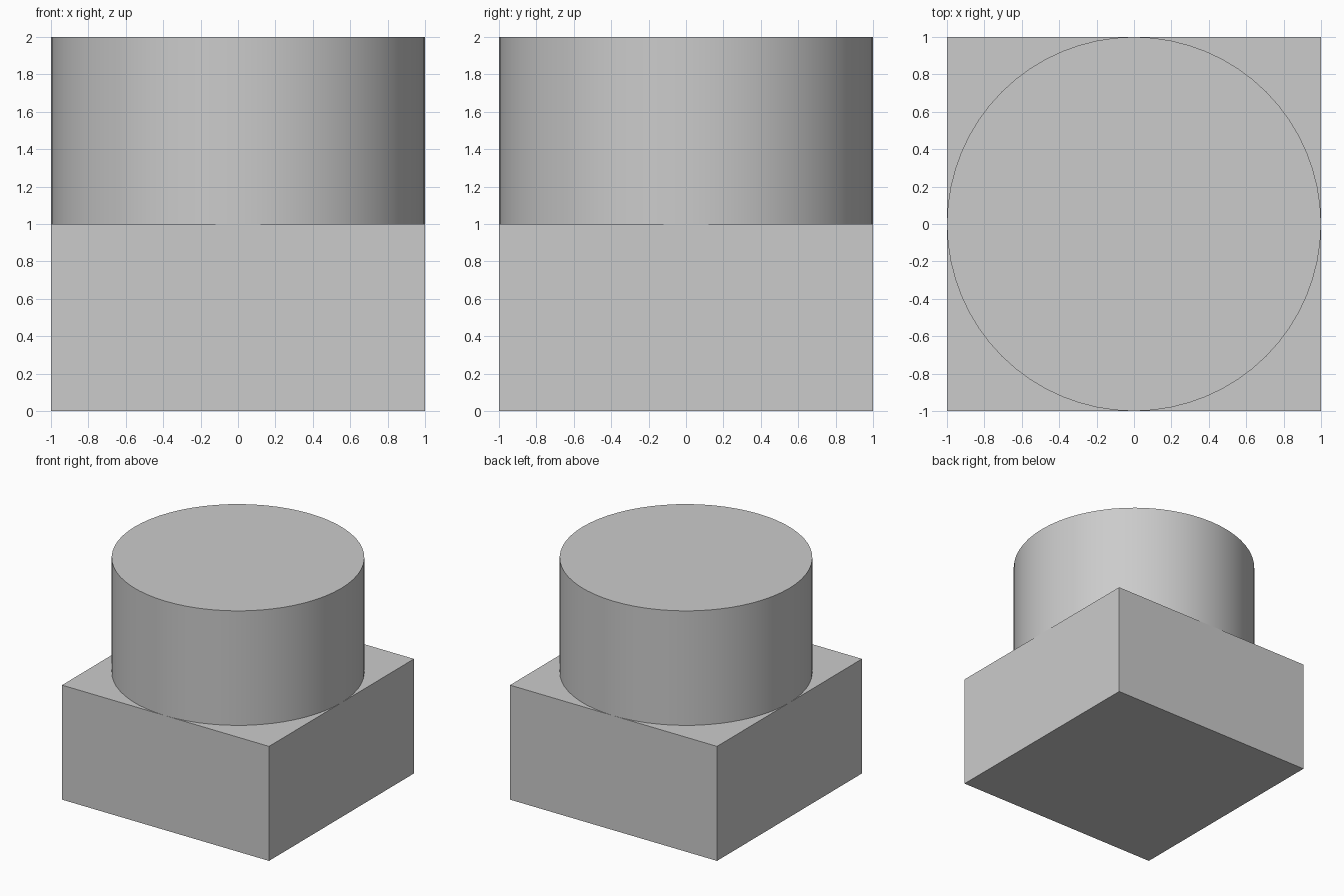
import bpy
import math

default_cube = bpy.data.objects.get("Cube")
if default_cube:
    bpy.data.objects.remove(default_cube, do_unlink=True)

# Single light grey material
GREY = (0.6, 0.6, 0.6, 1.0)
grey = bpy.data.materials.new("light_grey")
grey.use_nodes = True
grey.diffuse_color = GREY
grey.node_tree.nodes["Principled BSDF"].inputs["Base Color"].default_value = GREY


def finish(name):
    """Name the active object and give it the material."""
    obj = bpy.context.object
    obj.name = obj.data.name = name
    obj.data.materials.append(grey)
    return obj


# Square base block, lower half
bpy.ops.mesh.primitive_cube_add(size=2, location=(0, 0, 0.5))
base = finish("square_base")
base.scale.z = 0.5
bpy.ops.object.transform_apply(location=False, rotation=False, scale=True)

# Round drum touching the block's edges, upper half
bpy.ops.mesh.primitive_cylinder_add(vertices=64, radius=1, depth=1, location=(0, 0, 1.5))
finish("round_drum")
bpy.ops.object.shade_smooth_by_angle(angle=math.radians(30))
